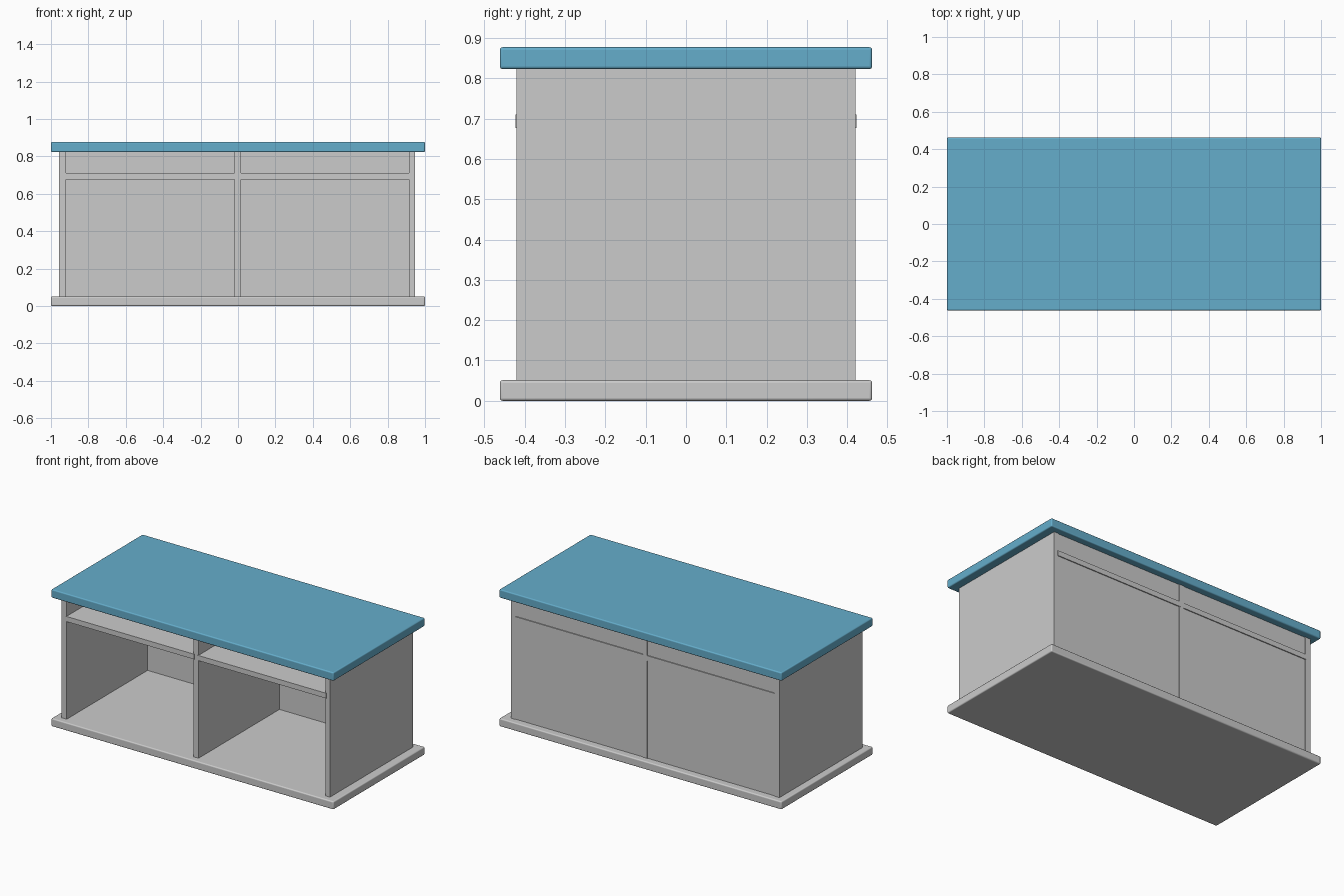
import bpy

if "Cube" in bpy.data.objects:
    bpy.data.objects.remove(bpy.data.objects["Cube"])


def box(name, x, y, z, bevel=0.0):
    """Axis-aligned board given by (min, max) on each axis."""
    bpy.ops.mesh.primitive_cube_add(
        size=1, location=[(a + b) / 2 for a, b in (x, y, z)])
    ob = bpy.context.object
    ob.name = name
    ob.scale = [b - a for a, b in (x, y, z)]
    bpy.ops.object.transform_apply(location=False, rotation=False, scale=True)
    if bevel:
        mod = ob.modifiers.new("rounded_edges", 'BEVEL')
        mod.width = bevel
        mod.segments = 4
        bpy.ops.object.shade_smooth_by_angle()
    return ob


SLAB_Y = (-0.462, 0.462)
BODY_Y = (-0.421, 0.421)
BODY_Z = (0.045, 0.83)

# Overhanging worktop and matching base, with softened edges
top = box("worktop", (-1, 1), SLAB_Y, (0.823, 0.877), 0.007)
box("base", (-1, 1), SLAB_Y, (0, 0.051), 0.007)

# Upright panels
box("left_side", (-0.957, -0.919), BODY_Y, BODY_Z)
box("right_side", (0.914, 0.946), BODY_Y, BODY_Z)
box("divider", (-0.02, 0.015), BODY_Y, BODY_Z)

# Back panels, set slightly in, and shelves standing slightly proud
for side, x0, x1 in (("left", -0.919, -0.02), ("right", 0.015, 0.914)):
    box(side + "_back_panel", (x0, x1), (0.398, 0.417), BODY_Z)
    box(side + "_shelf", (x0 - 0.006, x1 + 0.006), (-0.423, 0.423), (0.677, 0.71))

# Blue worktop
blue = bpy.data.materials.new("blue_worktop")
blue.diffuse_color = (0.13, 0.42, 0.6, 1)
blue.use_nodes = True
blue.node_tree.nodes["Principled BSDF"].inputs["Base Color"].default_value = blue.diffuse_color
top.data.materials.append(blue)
